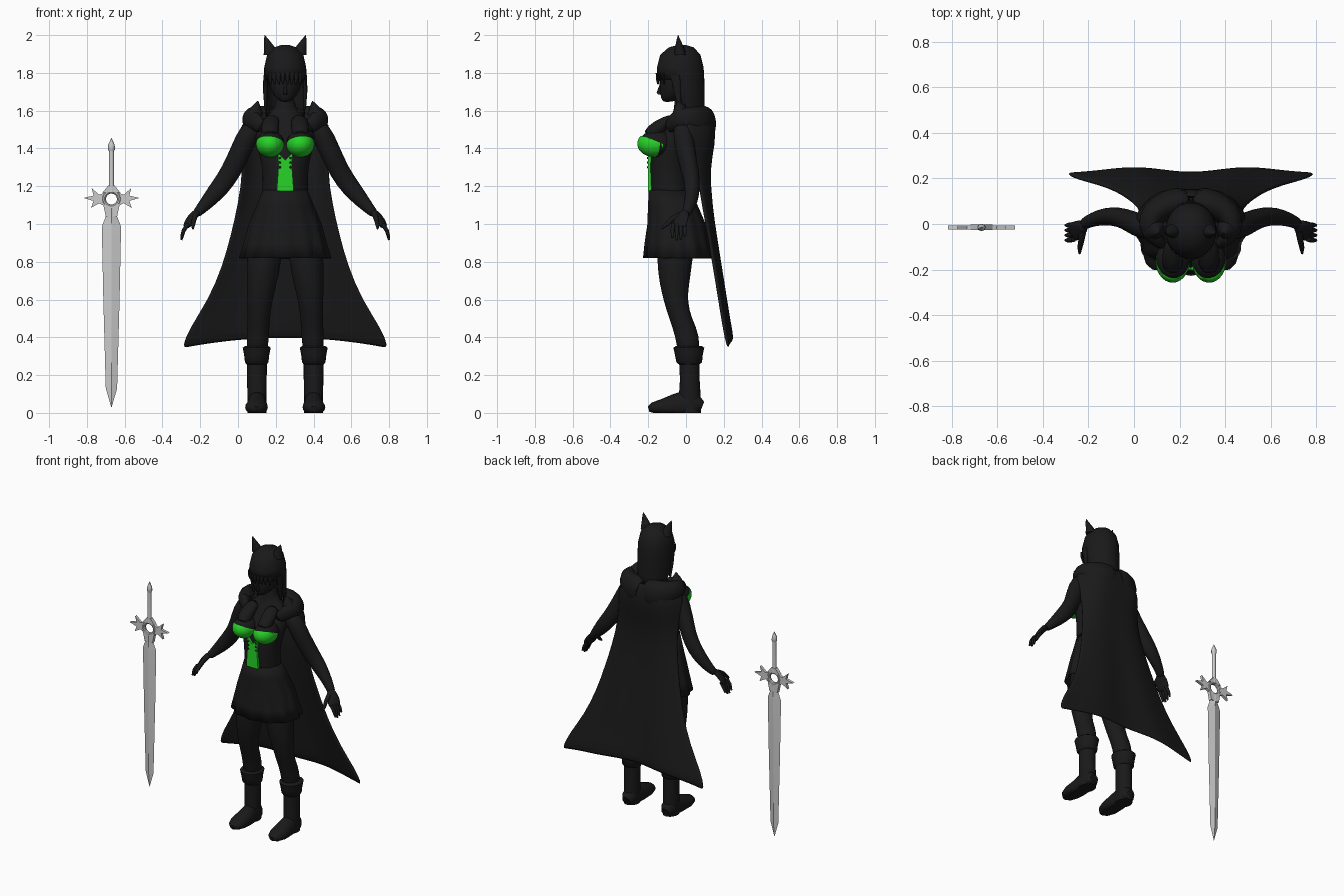
import bpy, bmesh, math
from mathutils import Vector, Matrix

FX = 0.25                      # x of the figure's mirror plane
SX, SY = -0.67, -0.015         # sword position


def mat(name, c):
    m = bpy.data.materials.new(name)
    m.diffuse_color = (*c, 1)
    return m


BLACK = mat("black", (0.01, 0.01, 0.01))
GREEN = mat("green", (0.02, 0.65, 0.02))


def finish(name, bm, m=BLACK, mirror=False, loc=(FX, 0, 0), sub=0, thick=0, angle=50):
    bmesh.ops.recalc_face_normals(bm, faces=bm.faces[:])
    me = bpy.data.meshes.new(name)
    bm.to_mesh(me)
    bm.free()
    ob = bpy.data.objects.new(name, me)
    bpy.context.collection.objects.link(ob)
    ob.location = loc
    if m:
        me.materials.append(m)
    bpy.ops.object.select_all(action='DESELECT')
    ob.select_set(True)
    bpy.context.view_layer.objects.active = ob
    bpy.ops.object.shade_smooth_by_angle(angle=math.radians(angle))
    if mirror:
        ob.modifiers.new("mirror", 'MIRROR').use_mirror_merge = False
    if thick:
        ob.modifiers.new("thickness", 'SOLIDIFY').thickness = thick
    if sub:
        s = ob.modifiers.new("smooth", 'SUBSURF')
        s.levels = s.render_levels = sub
    return ob


def tube(name, rings, flat=True, n=20, cap=True, keep=None, ripple=None, floor=None, **kw):
    """Loft of ellipses (x, y, z, ra, rb): horizontal if flat, else square to the path."""
    bm = bmesh.new()
    P = [Vector(r[:3]) for r in rings]
    rows = []
    for i, (p, r) in enumerate(zip(P, rings)):
        u, w = Vector((1, 0, 0)), Vector((0, 1, 0))
        if not flat:
            t = (P[min(i + 1, len(P) - 1)] - P[max(i - 1, 0)]).normalized()
            u = t.cross(Vector((0, 0, 1))).normalized()
            w = u.cross(t)
        row = []
        for k in range(n):
            a = 2 * math.pi * k / n
            f = 1 + (ripple(i, a) if ripple else 0)
            v = p + u * r[3] * f * math.cos(a) + w * r[4] * f * math.sin(a)
            if floor is not None:
                v.z = max(v.z, floor)
            row.append(bm.verts.new(v))
        rows.append(row)
    for A, B in zip(rows, rows[1:]):
        for k in range(n):
            bm.faces.new((A[k], A[(k + 1) % n], B[(k + 1) % n], B[k]))
    if cap:
        bm.faces.new(rows[0])
        bm.faces.new(rows[-1])
    if keep:
        bad = [f for f in bm.faces if not keep(f.calc_center_median())]
        bmesh.ops.delete(bm, geom=bad, context='FACES')
    return finish(name, bm, **kw)


def plate(name, pts, y0, y1, **kw):
    """Outline in x, z extruded along y."""
    bm = bmesh.new()
    f = bm.faces.new([bm.verts.new((x, y0, z)) for x, z in pts])
    g = bmesh.ops.extrude_face_region(bm, geom=[f])
    bmesh.ops.translate(bm, verts=[v for v in g['geom'] if isinstance(v, bmesh.types.BMVert)],
                        vec=(0, y1 - y0, 0))
    return finish(name, bm, angle=30, **kw)


def ball(name, c, r, cut=None, **kw):
    bm = bmesh.new()
    bmesh.ops.create_uvsphere(bm, u_segments=28, v_segments=18, radius=1,
                              matrix=Matrix.Translation(c) @ Matrix.Diagonal((*r, 1)))
    if cut:
        bmesh.ops.bisect_plane(bm, geom=bm.verts[:] + bm.edges[:] + bm.faces[:],
                               plane_co=cut[0], plane_no=cut[1], clear_outer=True)
    return finish(name, bm, **kw)


# torso and neck
tube("torso", [(0, -.075, 1.06, .135, .11), (0, -.09, 1.2, .117, .103), (0, -.09, 1.3, .122, .103),
               (0, -.08, 1.38, .142, .112), (0, -.045, 1.46, .16, .105), (0, -.025, 1.52, .155, .085),
               (0, -.015, 1.57, .10, .065), (0, -.01, 1.61, .05, .048), (0, -.02, 1.7, .047, .047)], n=28, sub=1)

# skirt with a wavy hem
tube("skirt", [(0, -.09, 1.18, .119, .107), (0, -.07, 1.1, .15, .13), (0, -.05, 1.0, .19, .152),
               (0, -.045, .9, .215, .17), (0, -.038, .82, .238, .184)], n=72, cap=False, thick=.006,
     ripple=lambda i, a: .008 * i * math.cos(12 * a))

# bust, cups and laced front panel
ball("bust", (-.08, -.158, 1.425), (.074, .09, .072), mirror=True)
tube("upper_chest", [(-.08, -.205, 1.45, .045, .05), (-.08, -.14, 1.52, .05, .04), (-.07, -.06, 1.57, .04, .02)],
     flat=False, sub=1, mirror=True)
ball("cup", (-.08, -.163, 1.425), (.075, .095, .072), m=GREEN, mirror=True, thick=.004,
     cut=((-.08, -.25, 1.47), (.12, .42, 1)))
plate("front_panel", [(-.045, 1.175), (.045, 1.175), (.036, 1.30), (.038, 1.375), (0, 1.34),
                      (-.038, 1.375), (-.036, 1.30)], -.202, -.18, m=GREEN)
for z in (1.30, 1.325, 1.35):
    ball("eyelet", (-.028, -.202, z), (.006, .005, .006), mirror=True)

# head with nose
tube("head", [(0, -.1, 1.645, .018, .022), (0, -.075, 1.665, .05, .058), (0, -.055, 1.71, .08, .085),
              (0, -.035, 1.77, .098, .108), (0, -.03, 1.85, .095, .105), (0, -.03, 1.91, .06, .07)], sub=1)
tube("nose", [(0, -.135, 1.685, .012, .012), (0, -.142, 1.695, .01, .014), (0, -.13, 1.74, .006, .01)], n=10)

# hair cap open around the face, side locks, fringe and ears
tube("hair", [(0, -.022, 1.948, .02, .02), (0, -.025, 1.935, .06, .066), (0, -.03, 1.895, .096, .107),
              (0, -.03, 1.83, .111, .123), (0, -.03, 1.765, .113, .127), (0, -.028, 1.7, .112, .126),
              (0, -.025, 1.63, .11, .124), (0, -.018, 1.54, .10, .118)], n=36, thick=.008,
     keep=lambda c: c.z > 1.765 or c.y > (-.03 if c.z > 1.63 else .0))
tube("side_lock", [(-.104, -.055, 1.79, .012, .03), (-.105, -.045, 1.7, .012, .02),
                   (-.104, -.035, 1.61, .006, .006)], n=10, mirror=True)
for i in range(4):
    x = -.012 - .022 * i
    y = -.03 - .124 * math.sqrt(1 - (x / .113) ** 2)
    tube("fringe_strand", [(x, y, 1.80, .011, .007), (x, y, 1.765, .01, .006), (x, y + .004, 1.738, .002, .002)],
         n=8, mirror=True)
tube("cat_ear", [(-.068, -.03, 1.895, .046, .034), (-.085, -.035, 1.94, .027, .022),
                 (-.099, -.04, 1.975, .013, .01), (-.109, -.042, 2.0, .001, .001)], n=12, mirror=True)

# arms, hands
tube("arm", [(-.14, -.01, 1.525, .05, .045), (-.19, -.015, 1.49, .058, .06), (-.235, -.005, 1.39, .052, .056),
             (-.29, .025, 1.27, .045, .055), (-.345, .035, 1.195, .042, .052), (-.40, .03, 1.13, .036, .042),
             (-.455, .01, 1.07, .027, .027), (-.475, -.005, 1.05, .026, .022)], flat=False, sub=1, mirror=True)
tube("palm", [(-.462, .0, 1.07, .022, .02), (-.49, -.02, 1.04, .04, .018), (-.515, -.035, 1.0, .044, .016),
              (-.525, -.038, .98, .04, .012)], flat=False, sub=1, mirror=True)
for i, drop in enumerate((.012, 0, .004, .02)):
    y = -.068 + .021 * i
    tube("finger", [(-.515, y, 1.0, .011, .012), (-.538, y * 1.05, .965, .011, .011),
                    (-.55, y * 1.05, .915 + drop, .006, .006)], flat=False, n=10, mirror=True)
tube("thumb", [(-.475, -.03, 1.05, .016, .016), (-.482, -.075, 1.025, .013, .014), (-.488, -.105, .995, .011, .011),
               (-.489, -.13, .975, .005, .005)], flat=False, n=10, mirror=True)

# legs and boots
tube("leg", [(-.10, -.05, .97, .09, .10), (-.112, -.06, .8, .093, .096), (-.125, -.062, .68, .08, .078),
             (-.135, -.055, .59, .066, .063), (-.14, -.03, .5, .059, .06), (-.145, .01, .41, .06, .066),
             (-.15, .015, .28, .055, .055)], sub=1, mirror=True)
tube("boot_cuff", [(-.151, .017, .255, .052, .052), (-.151, .017, .268, .062, .068), (-.151, .015, .31, .067, .074),
                   (-.151, .015, .345, .074, .082), (-.151, .015, .355, .06, .066)], mirror=True, n=24)
tube("boot_shaft", [(-.15, .018, .28, .053, .055), (-.15, .02, .18, .052, .052), (-.15, .02, .08, .05, .058),
                    (-.15, .02, .0, .05, .06)], mirror=True)
tube("boot_foot", [(-.15, .085, .03, .03, .03), (-.15, .06, .04, .048, .055), (-.15, .0, .045, .05, .075),
                   (-.15, -.06, .035, .054, .065), (-.152, -.13, .03, .06, .042), (-.152, -.175, .026, .045, .03),
                   (-.152, -.198, .02, .02, .015)], flat=False, floor=0, mirror=True)

# cape: rows of z, half width, middle y, edge y
rows = [(1.60, .17, .13, .02), (1.53, .245, .155, .0), (1.42, .25, .155, .03), (1.3, .225, .125, .06),
        (1.1, .255, .14, .095), (.95, .29, .16, .125), (.78, .335, .185, .155), (.6, .41, .21, .185),
        (.45, .51, .23, .21), (.34, .553, .247, .232)]
bm = bmesh.new()
grid = []
N = 32
for z, hw, yc, ye in rows:
    low = max(0, (1.2 - z) / .86)
    line = []
    for k in range(N + 1):
        u = 2 * k / N - 1
        y = yc + (ye - yc) * u ** 4 - .012 * low * math.cos(math.pi * 2 * u) * (1 - u * u)
        line.append(bm.verts.new((u * hw, y, z + .055 * low ** 3 * (1 - u * u))))
    grid.append(line)
for A, B in zip(grid, grid[1:]):
    for k in range(N):
        bm.faces.new((A[k], A[k + 1], B[k + 1], B[k]))
finish("cape", bm, thick=.018, sub=1)

# folded hood around the shoulders, with pointed collar tips
tube("hood", [(0, .105, 1.515, .068, .11), (-.10, .09, 1.53, .068, .10), (-.17, .045, 1.55, .06, .075),
              (-.19, -.01, 1.56, .05, .058), (-.165, -.06, 1.55, .036, .05), (-.115, -.098, 1.50, .022, .035)],
     flat=False, sub=1, mirror=True)
tube("collar_tip", [(-.165, -.02, 1.58, .05, .05), (-.155, -.03, 1.62, .025, .03), (-.145, -.04, 1.65, .003, .003)],
     n=12, mirror=True)

# sword: diamond-section blade, ring guard with spikes, grip and pommel
S = dict(m=None, loc=(SX, SY, 0), angle=20)
tube("sword_blade", [(0, 0, .03, .001, .001), (0, 0, .13, .03, .01), (0, 0, .6, .043, .012), (0, 0, .985, .051, .013),
                     (0, 0, 1.0, .046, .013), (0, 0, 1.04, .03, .014), (0, 0, 1.085, .034, .014)], n=4, **S)
S.pop('angle')
plate("guard_spikes", [(.036, 1.165), (.065, 1.155), (.105, 1.19), (.095, 1.15), (.148, 1.138), (.095, 1.122),
                       (.108, 1.085), (.065, 1.11), (.036, 1.095)], -.009, .009, mirror=True, **S)
plate("guard_lower", [(-.045, 1.11), (-.03, 1.04), (.03, 1.04), (.045, 1.11), (.02, 1.095), (-.02, 1.095)],
      -.012, .012, **S)
plate("guard_upper", [(-.048, 1.165), (-.016, 1.205), (.016, 1.205), (.048, 1.165), (.02, 1.168), (-.02, 1.168)],
      -.012, .012, **S)
bpy.ops.mesh.primitive_torus_add(major_radius=.041, minor_radius=.012, major_segments=32, minor_segments=10,
                                 location=(SX, SY, 1.132), rotation=(math.pi / 2, 0, 0))
bpy.context.object.name = "guard_ring"
bpy.ops.object.shade_smooth_by_angle()
tube("sword_grip", [(0, 0, 1.17, .017, .015), (0, 0, 1.21, .013, .012), (0, 0, 1.39, .013, .012)], n=12, **S)
tube("sword_pommel", [(0, 0, 1.385, .013, .012), (0, 0, 1.395, .019, .016), (0, 0, 1.42, .017, .015),
                      (0, 0, 1.455, .001, .001)], n=8, **S)
